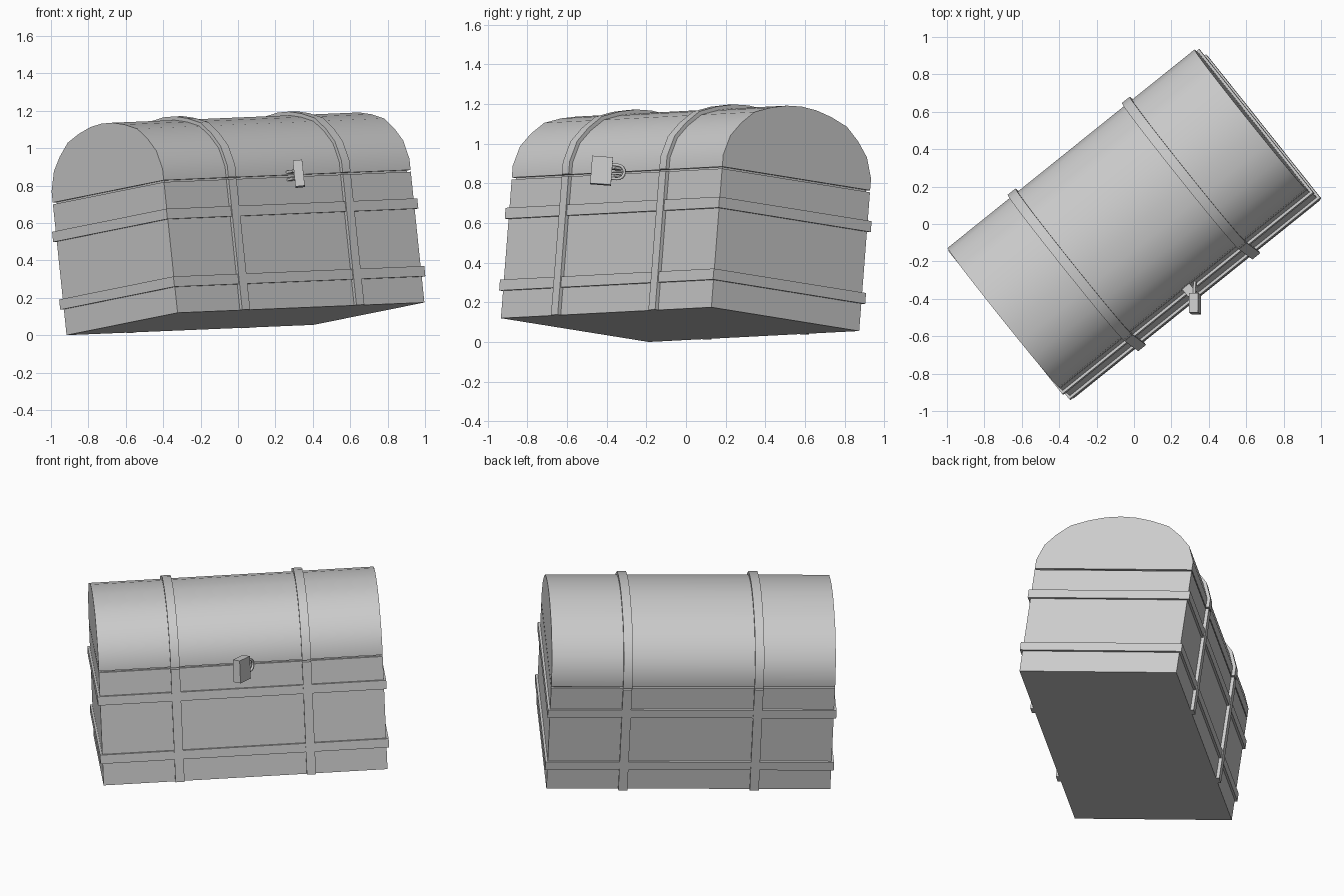
import bpy, bmesh, math
from mathutils import Matrix, Vector

cube = bpy.data.objects.get("Cube")
if cube:
    bpy.data.objects.remove(cube)

grey = bpy.data.materials.new("plain_grey")
grey.use_nodes = True
GREY = (0.6, 0.6, 0.6, 1)
grey.diffuse_color = GREY
grey.node_tree.nodes["Principled BSDF"].inputs["Base Color"].default_value = GREY

# The whole chest is tipped and turned: length, depth and up axes
along = Vector((0.779, 0.626, 0.0325)).normalized()
up = along.cross(Vector((-0.625, 0.771, -0.125))).normalized()
depth = up.cross(along)
TILT = Matrix.Translation((0.04, -0.03, 0.088)) @ Matrix((along, depth, up)).transposed().to_4x4()

LENGTH, DEPTH, SEAM, GAP = 1.694, 0.96, 0.705, 0.01


def finish(name, bm, smooth=False):
    bmesh.ops.recalc_face_normals(bm, faces=bm.faces)
    mesh = bpy.data.meshes.new(name)
    bm.to_mesh(mesh)
    bm.free()
    mesh.materials.append(grey)
    obj = bpy.data.objects.new(name, mesh)
    bpy.context.collection.objects.link(obj)
    obj.matrix_world = TILT
    if smooth:
        bpy.ops.object.select_all(action='DESELECT')
        obj.select_set(True)
        bpy.context.view_layer.objects.active = obj
        bpy.ops.object.shade_smooth_by_angle(angle=math.radians(40))
    return obj


def box(name, size, centre, turn=0):
    bm = bmesh.new()
    place = Matrix.Translation(centre) @ Matrix.Rotation(turn, 4, 'Z') @ Matrix.Diagonal((*size, 1))
    bmesh.ops.create_cube(bm, size=1, matrix=place)
    return finish(name, bm)


def lid_prism(name, width, x, thick=0):
    """Rounded lid section, grown outward by thick, extruded along the length."""
    half = [(0.48, 0), (0.48, 0.06), (0.443, 0.163), (0.38, 0.235),
            (0.30, 0.30), (0.195, 0.336), (0.095, 0.358)]
    profile = half + [(0, 0.365)] + [(-y, z) for y, z in reversed(half)]
    ky, kz = 1 + thick / 0.48, 1 + thick / 0.365
    bm = bmesh.new()
    ring = [bm.verts.new((x - width / 2, y * ky, SEAM + GAP + z * kz)) for y, z in profile]
    face = bm.faces.new(ring)
    new = bmesh.ops.extrude_face_region(bm, geom=[face])["geom"]
    bmesh.ops.translate(bm, verts=[g for g in new if isinstance(g, bmesh.types.BMVert)],
                        vec=(width, 0, 0))
    return finish(name, bm, smooth=True)


# Body and lid
box("chest_body", (LENGTH, DEPTH, SEAM), (0, 0, SEAM / 2))
lid_prism("chest_lid", LENGTH, 0)
box("seam_core", (LENGTH - 0.03, DEPTH - 0.03, GAP * 2), (0, 0, SEAM + GAP / 2))

# Horizontal bands around the body
for name, z in (("lower_band", 0.167), ("upper_band", 0.532)):
    box(name, (LENGTH + 0.028, DEPTH + 0.028, 0.055), (0, 0, z))

# Upright straps on the body, continued over the lid
for side, x in (("right", -0.392), ("left", 0.392)):
    for face, s in (("front", -1), ("back", 1)):
        box(f"{face}_{side}_strap", (0.054, 0.02, SEAM), (x, s * (DEPTH / 2 + 0.01), SEAM / 2))
    lid_prism(f"{side}_lid_strap", 0.054, x, 0.02)

# Staple plates on the body and lid
for name, s in (("lower_staple", -1), ("upper_staple", 1)):
    box(name, (0.05, 0.055, 0.014), (0.02, -0.505, SEAM + GAP / 2 + s * 0.02))

# Padlock, swung sideways in the staple
TURN = math.radians(-39)
LOCK = Vector((0, -0.58, 0.709))
box("padlock_body", (0.05, 0.105, 0.14), LOCK, TURN)

curve = bpy.data.curves.new("padlock_shackle", 'CURVE')
curve.dimensions = '3D'
curve.bevel_depth = 0.008
curve.bevel_resolution = 1
spline = curve.splines.new('POLY')
arc = [(0.08 + 0.035 * math.sin(a), 0.035 * math.cos(a))
       for a in (math.pi * i / 8 for i in range(9))]
path = [(0.04, 0.035)] + arc + [(0.04, -0.035)]
spline.points.add(len(path) - 1)
for point, (y, z) in zip(spline.points, path):
    point.co = (0, y, z, 1)
curve.materials.append(grey)
shackle = bpy.data.objects.new("padlock_shackle", curve)
bpy.context.collection.objects.link(shackle)
shackle.matrix_world = TILT @ Matrix.Translation(LOCK) @ Matrix.Rotation(TURN, 4, 'Z')
